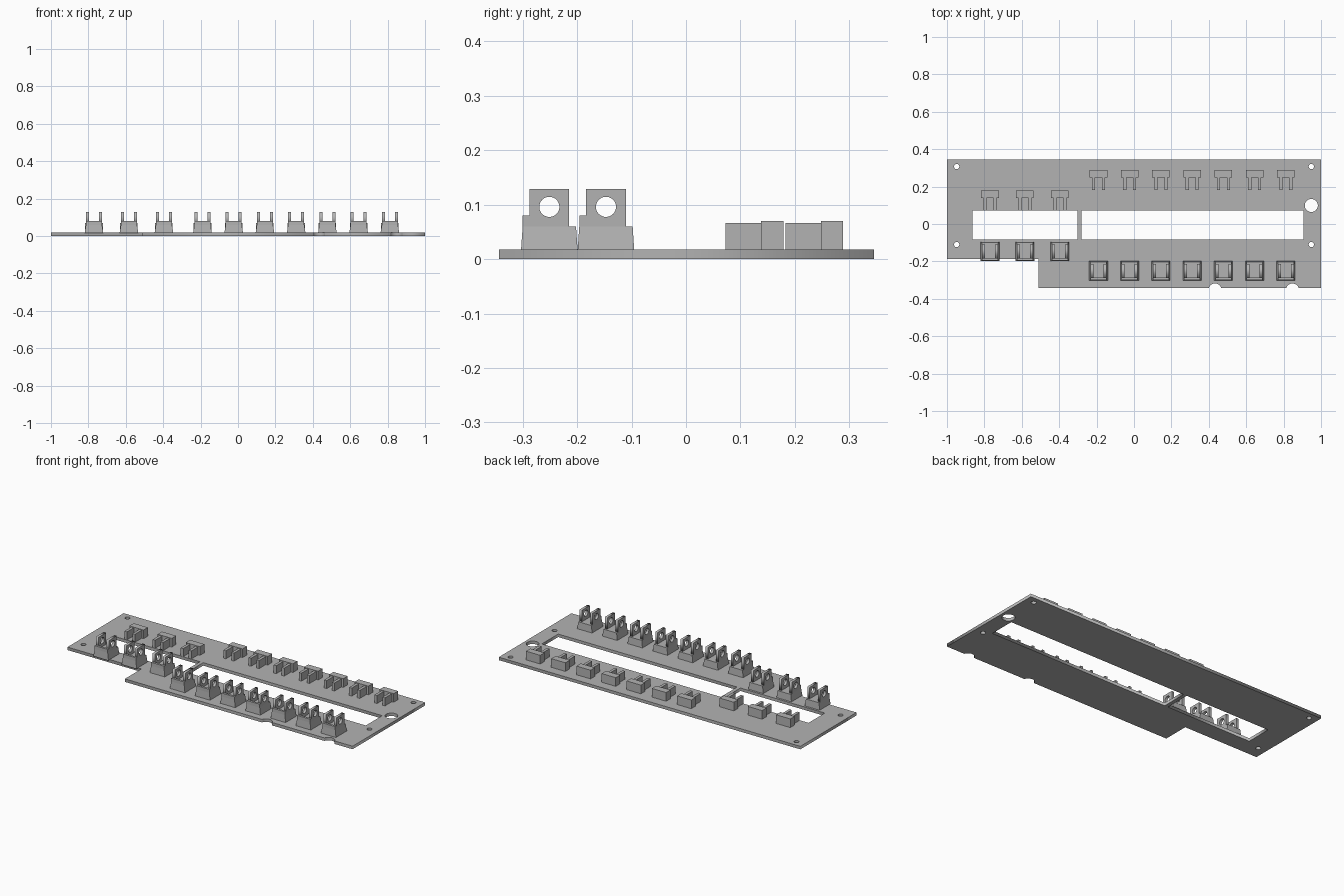
import bpy, bmesh
from math import sin, cos, pi
from mathutils import Matrix

cube = bpy.data.objects.get("Cube")
if cube:
    bpy.data.objects.remove(cube, do_unlink=True)

grey = bpy.data.materials.new("plain grey")
grey.use_nodes = True
colour = (0.45, 0.45, 0.45, 1)
grey.diffuse_color = colour
grey.node_tree.nodes["Principled BSDF"].inputs["Base Color"].default_value = colour

TOP = 0.018          # upper surface of the plate
OVERLAP = 0.002      # parts sink slightly into each other


def add_object(name, mesh):
    mesh.materials.clear()
    mesh.materials.append(grey)
    obj = bpy.data.objects.new(name, mesh)
    bpy.context.collection.objects.link(obj)
    return obj


def arc(cx, cy, r, start=0.0, end=2 * pi, steps=32):
    return [(cx + r * cos(start + (end - start) * i / steps),
             cy + r * sin(start + (end - start) * i / steps)) for i in range(steps)]


def rect(x0, x1, y0, y1):
    return [(x0, y0), (x1, y0), (x1, y1), (x0, y1)]


def sheet(loops, depth):
    """Flat sheet from an outline and its holes, centred on z = 0."""
    curve = bpy.data.curves.new("outline", "CURVE")
    curve.dimensions = "2D"
    curve.fill_mode = "BOTH"
    curve.extrude = depth / 2
    for loop in loops:
        spline = curve.splines.new("POLY")
        spline.points.add(len(loop) - 1)
        for point, (x, y) in zip(spline.points, loop):
            point.co = (x, y, 0, 1)
        spline.use_cyclic_u = True
    temp = bpy.data.objects.new("outline", curve)
    bpy.context.collection.objects.link(temp)
    graph = bpy.context.evaluated_depsgraph_get()
    mesh = bpy.data.meshes.new_from_object(temp.evaluated_get(graph))
    bpy.data.objects.remove(temp, do_unlink=True)
    return mesh


def block(bm, x, y0, y1, z0, z1, top=None):
    """Box between -x and x or over an x pair; top = (half width, y0, y1) tapers it."""
    xa, xb = x if isinstance(x, tuple) else (-x, x)
    ta, tb, ty0, ty1 = (-top[0], top[0], top[1], top[2]) if top else (xa, xb, y0, y1)
    low = [bm.verts.new((*p, z0)) for p in rect(xa, xb, y0, y1)]
    high = [bm.verts.new((*p, z1)) for p in rect(ta, tb, ty0, ty1)]
    bm.faces.new(low[::-1])
    bm.faces.new(high)
    for i in range(4):
        j = (i + 1) % 4
        bm.faces.new((low[i], low[j], high[j], high[i]))


# Base plate: stepped outline with two edge notches, two windows, round holes
front, notch_y, notch_r = -0.343, -0.353, 0.035
half = (notch_r ** 2 - (front - notch_y) ** 2) ** 0.5
outline = [(-1, 0.345), (-1, -0.187), (-0.51, -0.187), (-0.51, front)]
for cx in (0.433, 0.847):
    outline += [(cx - half, front)]
    outline += arc(cx, notch_y, notch_r, 0.9 * pi, 0.1 * pi, 16)[1:]
    outline += [(cx + half, front)]
outline += [(1, front), (1, 0.345)]
holes = [rect(-0.863, -0.303, -0.083, 0.072), rect(-0.281, 0.906, -0.083, 0.072),
         arc(0.948, 0.099, 0.035)]
holes += [arc(x, y, 0.014) for x in (-0.948, 0.948) for y in (0.307, -0.11)]
plate = sheet([outline] + holes, TOP)
plate.transform(Matrix.Translation((0, 0, TOP / 2)))
add_object("base_plate", plate)

# Front bracket: tapered foot, front lip and two pierced lugs
bm = bmesh.new()
block(bm, 0.05, -0.052, 0.052, TOP - OVERLAP, 0.06, (0.043, -0.049, 0.049))
block(bm, 0.043, -0.049, -0.036, 0.06 - OVERLAP, 0.08)
front_mesh = bpy.data.meshes.new("front_bracket")
bm.to_mesh(front_mesh)
bm.free()

lug_mesh = sheet([rect(-0.0365, 0.0365, 0.058, 0.129), arc(0, 0.096, 0.0185)], 0.016)
lug_mesh.transform(Matrix(((0, 0, 1, 0), (1, 0, 0, 0), (0, 1, 0, 0), (0, 0, 0, 1))))

# Rear bracket: cross bar with two forward arms
bm = bmesh.new()
block(bm, 0.047, 0, 0.041, TOP - OVERLAP, 0.07)
for x0, x1 in ((-0.035, -0.018), (0.018, 0.035)):
    block(bm, (x0, x1), -0.065, OVERLAP, TOP - OVERLAP, 0.066)
rear_mesh = bpy.data.meshes.new("rear_bracket")
bm.to_mesh(rear_mesh)
bm.free()

# Place the brackets: a left group of three and a right group of seven
groups = [("right_side", -0.77, 0.187, 3, -0.147, 0.138),
          ("left_side", -0.19, 0.167, 7, -0.251, 0.2475)]
for side, start, step, count, y_front, y_rear in groups:
    for i in range(count):
        x = start + step * i
        tag = f"{side}_{i + 1}"
        add_object(f"front_bracket_{tag}", front_mesh).location = (x, y_front, 0)
        for word, dx in (("inner", -0.035), ("outer", 0.035)):
            add_object(f"lug_{word}_{tag}", lug_mesh).location = (x + dx, y_front, 0)
        add_object(f"rear_bracket_{tag}", rear_mesh).location = (x, y_rear, 0)
